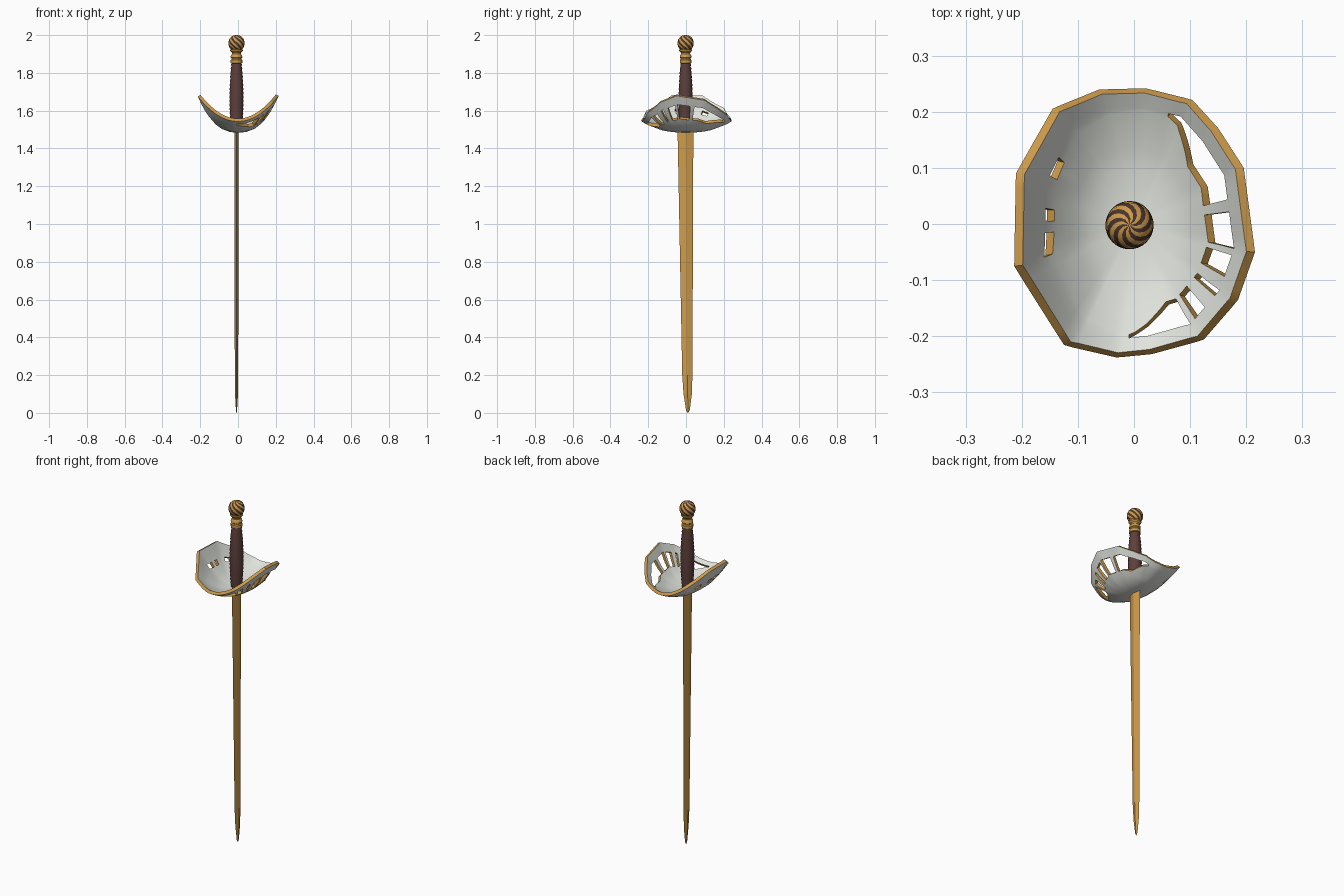
import bpy, bmesh, math

cube = bpy.data.objects.get("Cube")
if cube:
    bpy.data.objects.remove(cube, do_unlink=True)


def material(name, rgb):
    m = bpy.data.materials.new(name)
    m.use_nodes = True
    m.diffuse_color = (*rgb, 1)
    m.node_tree.nodes["Principled BSDF"].inputs["Base Color"].default_value = (*rgb, 1)
    return m


GOLD = material("gold", (0.62, 0.33, 0.07))
WHITE = material("pale steel", (0.75, 0.77, 0.72))
LEATHER = material("brown leather", (0.11, 0.05, 0.045))
STRIPE = material("dark brown", (0.07, 0.035, 0.025))
AXIS_X, AXIS_Y = -0.008, -0.002


def finish(bm, name, mats, angle=35, solid=0):
    bmesh.ops.remove_doubles(bm, verts=bm.verts, dist=0.0002)
    bmesh.ops.recalc_face_normals(bm, faces=bm.faces)
    mesh = bpy.data.meshes.new(name)
    bm.to_mesh(mesh)
    bm.free()
    for m in mats:
        mesh.materials.append(m)
    ob = bpy.data.objects.new(name, mesh)
    bpy.context.collection.objects.link(ob)
    bpy.ops.object.select_all(action='DESELECT')
    ob.select_set(True)
    bpy.context.view_layer.objects.active = ob
    if solid:
        mod = ob.modifiers.new("thickness", 'SOLIDIFY')
        mod.thickness = solid
        mod.offset = 0
        mod.material_offset_rim = 1
        bpy.ops.object.modifier_apply(modifier=mod.name)
    if angle:
        bpy.ops.object.shade_smooth_by_angle(angle=math.radians(angle))
    return ob


def bridge(bm, rings, keep=lambda r, i: True, mat=lambda r, i: 0):
    """Join rows of points, each a closed loop, with quads."""
    rows = [[bm.verts.new(p) for p in ring] for ring in rings]
    n = len(rows[0])
    for r in range(len(rows) - 1):
        for i in range(n):
            if keep(r, i):
                j = (i + 1) % n
                f = bm.faces.new((rows[r][i], rows[r][j], rows[r + 1][j], rows[r + 1][i]))
                f.material_index = mat(r, i)
    return rows


def lathe(name, profile, mats, sides=24, twist=0, mat=lambda r, i: 0, angle=35):
    """Turn (radius, z) points around the grip axis, twisting each ring."""
    bm = bmesh.new()
    rings = []
    for k, (rad, z) in enumerate(profile):
        turn = twist * k / (len(profile) - 1)
        rings.append([(AXIS_X + rad * math.cos(math.tau * i / sides + turn),
                       AXIS_Y + rad * math.sin(math.tau * i / sides + turn), z)
                      for i in range(sides)])
    rows = bridge(bm, rings, mat=mat)
    for row, (rad, z) in ((rows[0], profile[0]), (rows[-1], profile[-1])):
        if rad > 0.001:
            bm.faces.new(row)
    return finish(bm, name, mats, angle)


# Blade: diamond section, tapering more on one edge
bm = bmesh.new()
sections = [(1.51, -0.045, 0.039, 0.011), (0.2, -0.02, 0.034, 0.009),
            (0.1, -0.013, 0.031, 0.008), (0.015, 0.0, 0.02, 0.003), (0, 0.009, 0.011, 0.001)]
rows = bridge(bm, [[(AXIS_X, lo, z), (AXIS_X + t, (lo + hi) / 2, z),
                    (AXIS_X, hi, z), (AXIS_X - t, (lo + hi) / 2, z)]
                   for z, lo, hi, t in sections])
bm.faces.new(rows[0])
bm.faces.new(rows[-1])
finish(bm, "blade", [GOLD], angle=0)

# Guard: dished shell with a raised, faceted rim
corners = [(0.21, -0.05), (0.19, 0.1), (0.145, 0.17), (0.1, 0.22), (0.02, 0.24), (-0.06, 0.238),
           (-0.14, 0.205), (-0.205, 0.09), (-0.208, -0.075), (-0.12, -0.215),
           (-0.03, -0.236), (0.03, -0.23), (0.12, -0.205), (0.18, -0.135)]
SUB = 6
rim = []
for (x0, y0), (x1, y1) in zip(corners, corners[1:] + corners[:1]):
    rim += [(x0 + (x1 - x0) * k / SUB, y0 + (y1 - y0) * k / SUB) for k in range(SUB)]


def degrees(i):
    (x0, y0), (x1, y1) = rim[i], rim[(i + 1) % len(rim)]
    return math.degrees(math.atan2(y0 + y1, x0 + x1))


def window_edge(x, y):
    a = math.atan2(y, x)
    d = math.degrees(a)
    ramp = max(0, min(1, (d + 92) / 25, (72 - d) / 25))
    return 0.86 - 0.2 * ramp - 0.14 * max(0, -math.cos(a))


def shell_point(x, y, s):
    height = 0.06 + 0.135 * (x / 0.21) ** 2
    return x * s, y * s, 1.492 + height * s ** 2.5


rings = []
for level in range(8):
    ring = []
    for x, y in rim:
        e = window_edge(x, y)
        s = (0, 0.2, 0.4, 0.55, e, (e + 0.88) / 2, 0.885, 0.99)[level]
        ring.append(shell_point(x, y, s))
    rings.append(ring)

BARS = (9, -16, -32, -44, -58)


def solid_cell(r, i):
    d = degrees(i)
    # Large barred window on the left
    if r in (4, 5) and -92 < d < 72:
        return any(abs(d - b) < 3.2 for b in BARS)
    # Small slots on the right
    if r == 4 and (d > 168 or d < -152):
        return i % 3 == 0
    if r == 4 and 138 < d < 150:
        return False
    return True


bm = bmesh.new()
bridge(bm, rings, keep=solid_cell)
finish(bm, "guard", [WHITE, GOLD], 40, solid=0.017)

# Grip: swelling handle wrapped in cord ridges
RIDGES = 17
profile = []
for k in range(RIDGES * 2 + 1):
    t = k / (RIDGES * 2)
    swell = 0.027 + 0.011 * math.sin(math.pi * min(1, t * 0.95 + 0.05)) ** 0.8
    profile.append((swell - (0.003 if k % 2 == 0 else 0), 1.49 + 0.365 * t))
lathe("grip", profile, [LEATHER], angle=50)

# Collar: flared ferrule between grip and pommel
lathe("collar", [(0.026, 1.85), (0.031, 1.853), (0.031, 1.868), (0.027, 1.873), (0.027, 1.878),
                 (0.031, 1.882), (0.03, 1.892), (0.024, 1.9), (0.025, 1.908), (0.034, 1.917),
                 (0.034, 1.924), (0.02, 1.928)], [GOLD])

# Pommel: egg with swirling stripes
egg = [(0.0, 2.0)]
egg += [(0.043 * math.sin(math.pi * t) ** 0.85, 1.957 + 0.043 * math.cos(math.pi * t))
        for t in (k / 14 for k in range(1, 14))]
egg += [(0.0, 1.914)]
lathe("pommel", egg, [GOLD, STRIPE], sides=32, twist=math.radians(200),
      mat=lambda r, i: (i // 2) % 2, angle=40)
